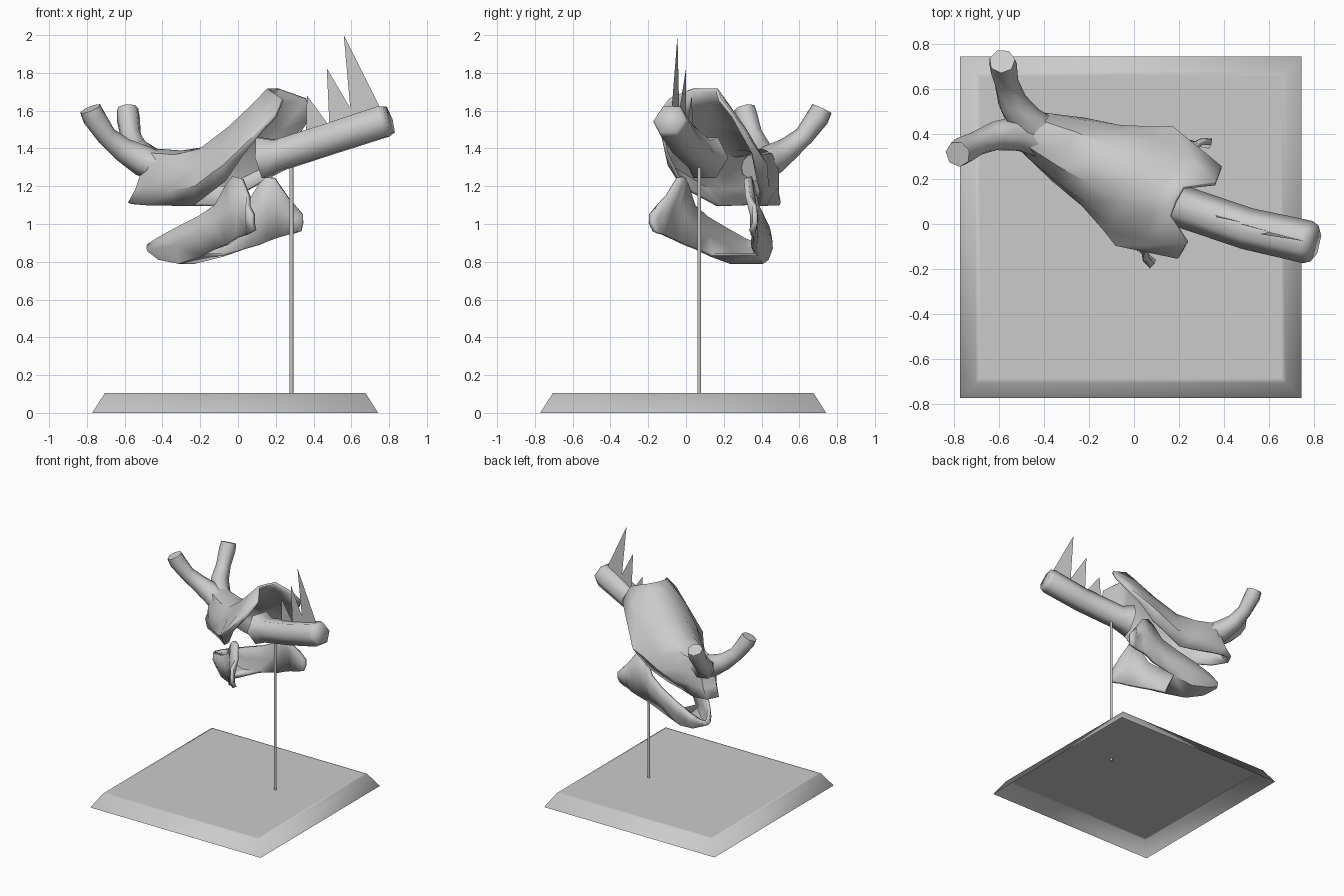
import bpy, bmesh, math
from mathutils import Vector

if "Cube" in bpy.data.objects:
    bpy.data.objects.remove(bpy.data.objects["Cube"])

bone = bpy.data.materials.new("bone_grey")
bone.diffuse_color = (0.6, 0.6, 0.6, 1)
bone.use_nodes = True
bone.node_tree.nodes["Principled BSDF"].inputs["Base Color"].default_value = bone.diffuse_color

U, V = Vector((0.9025, -0.4307, 0)), Vector((0.4307, 0.9025, 0))


def place(u, v, z):
    """Skull frame (length, side, height) to world."""
    return Vector((0, 0.19, z)) + U * u + V * v


def make(name, verts, faces, angle=40, thickness=0):
    me = bpy.data.meshes.new(name)
    me.from_pydata([tuple(p) for p in verts], [], faces)
    bm = bmesh.new()
    bm.from_mesh(me)
    bmesh.ops.remove_doubles(bm, verts=bm.verts, dist=0.0005)
    bmesh.ops.recalc_face_normals(bm, faces=bm.faces)
    bm.to_mesh(me)
    bm.free()
    me.materials.append(bone)
    ob = bpy.data.objects.new(name, me)
    bpy.context.collection.objects.link(ob)
    if thickness:
        mod = ob.modifiers.new("thickness", 'SOLIDIFY')
        mod.thickness = thickness
        mod.offset = 0
    bpy.ops.object.select_all(action='DESELECT')
    ob.select_set(True)
    bpy.context.view_layer.objects.active = ob
    bpy.ops.object.shade_smooth_by_angle(angle=math.radians(angle))
    return ob


def grid_faces(rows, n, closed=False):
    return [(r * n + i, r * n + (i + 1) % n, (r + 1) * n + (i + 1) % n, (r + 1) * n + i)
            for r in range(rows - 1) for i in range(n if closed else n - 1)]


def tube(name, path, radii, sides=6):
    """Capped tube through a few points."""
    verts = []
    for k, p in enumerate(path):
        t = (path[min(k + 1, len(path) - 1)] - path[max(k - 1, 0)]).normalized()
        a = t.cross(Vector((0, 0, 1))).normalized()
        b = a.cross(t)
        for i in range(sides):
            w = 2 * math.pi * i / sides
            verts.append(p + radii[k] * (a * math.cos(w) + b * math.sin(w)))
    faces = grid_faces(len(path), sides, True)
    faces += [tuple(range(sides)), tuple(range(len(verts) - sides, len(verts)))]
    return make(name, verts, faces, 75)


# Skull shell: stations from snout to frill, each from ridge to lower edge
stations = [
    [(-.58, 0, 1.37), (-.57, .04, 1.34), (-.54, .05, 1.26), (-.57, .05, 1.18), (-.615, .045, 1.11)],
    [(-.48, 0, 1.39), (-.48, .06, 1.37), (-.47, .10, 1.28), (-.47, .10, 1.19), (-.5, .09, 1.10)],
    [(-.33, 0, 1.38), (-.33, .08, 1.36), (-.32, .14, 1.27), (-.32, .15, 1.18), (-.32, .10, 1.10)],
    [(-.19, 0, 1.40), (-.18, .09, 1.39), (-.15, .17, 1.30), (-.16, .19, 1.20), (-.20, .12, 1.10)],
    [(0, 0, 1.53), (0, .10, 1.51), (0, .20, 1.40), (-.03, .245, 1.27), (-.06, .20, 1.17)],
    [(.12, 0, 1.65), (.14, .10, 1.63), (.16, .21, 1.50), (.05, .285, 1.31), (.04, .23, 1.23)],
    [(.205, 0, 1.71), (.21, .07, 1.71), (.33, .145, 1.66), (.325, .22, 1.57), (.15, .25, 1.37)],
]
verts = []
for row in stations:
    verts += [place(u, -v, z) for u, v, z in reversed(row[1:])]
    verts += [place(*p) for p in row]
faces = grid_faces(len(stations), 9)
faces += [(i, i + 1, 7 - i, 8 - i) for i in range(3)] + [(3, 4, 5)]   # closed snout
make("skull", verts, faces, 40, 0.018)

# Lower jaw: walls with a floor in the front half
jaw = [  # length, top half-width, top height, bottom half-width, bottom height
    (-.51, .02, .89, .015, .86), (-.43, .075, .925, .06, .82), (-.30, .125, .98, .09, .80),
    (-.15, .165, 1.04, .13, .835), (-.04, .185, 1.10, .17, .87), (.03, .19, 1.21, .20, .89),
    (.07, .195, 1.25, .23, .91), (.12, .20, 1.24, .255, .93), (.175, .235, 1.15, .265, .945),
    (.195, .285, 1.10, .275, .95), (.235, .305, 1.05, .285, .965),
]
verts = []
for u, wt, zt, wb, zb in jaw:
    zm, wm = (zt + zb) / 2, (wt + wb) / 2 + 0.012
    verts += [place(u, -wt, zt), place(u, -wm, zm), place(u, -wb, zb),
              place(u, wb, zb), place(u, wm, zm), place(u, wt, zt)]
faces = [f for f in grid_faces(len(jaw), 6) if not (f[0] % 6 == 2 and f[0] // 6 >= 3)]
faces.append((0, 1, 2, 3, 4, 5))
make("lower_jaw", verts, faces, 40, 0.026)

# Snout horns with knobbed tips, mirrored
for side, tag in ((-1, "left"), (1, "right")):
    horn = [(-.43, .02, 1.295), (-.545, .025, 1.335), (-.64, .085, 1.395),
            (-.70, .15, 1.465), (-.745, .21, 1.565), (-.757, .228, 1.61)]
    tube("horn_" + tag, [place(u, side * v, z) for u, v, z in horn],
         [.075, .085, .066, .055, .063, .058], 7)

# Neck bone behind the skull, flared where it meets it
neck = ((.13, .105, 1.35), (.22, .075, 1.365), (.50, -.02, 1.455), (.77, -.08, 1.543), (.80, -.087, 1.553))
tube("neck_bone", [Vector(p) for p in neck], [.125, .093, .093, .096, .082])

# Upright spines on the neck
spines = [((.60, -.035, 1.55), (.75, -.075, 1.62), (.56, -.045, 2.0)),
          ((.485, 0, 1.50), (.62, -.04, 1.57), (.47, 0, 1.825)),
          ((.36, .04, 1.46), (.49, .005, 1.51), (.365, .03, 1.68))]
for i, tri in enumerate(spines):
    make("spine_%d" % (i + 1), tri, [(0, 1, 2)])

# Support rod, ending just under the plinth top
bpy.ops.mesh.primitive_cylinder_add(vertices=10, radius=.01, depth=1.215, location=(.283, .07, .6925))
rod = bpy.context.object
rod.name = "support_rod"
rod.data.materials.append(bone)
bpy.ops.object.shade_smooth_by_angle(angle=math.radians(40))

# Hollow plinth with sloped sides, open underneath
corners = ((-1, -1), (1, -1), (1, 1), (-1, 1))
rings = ((.757, 0), (.69, .105), (.668, .105))
verts = [(-.015 + sx * h, -.015 + sy * h, z) for h, z in rings for sx, sy in corners]
plinth = make("plinth", verts, grid_faces(3, 4, True) + [(8, 9, 10, 11)], 100)
if plinth.data.polygons[-1].normal.z < 0:
    plinth.data.flip_normals()
